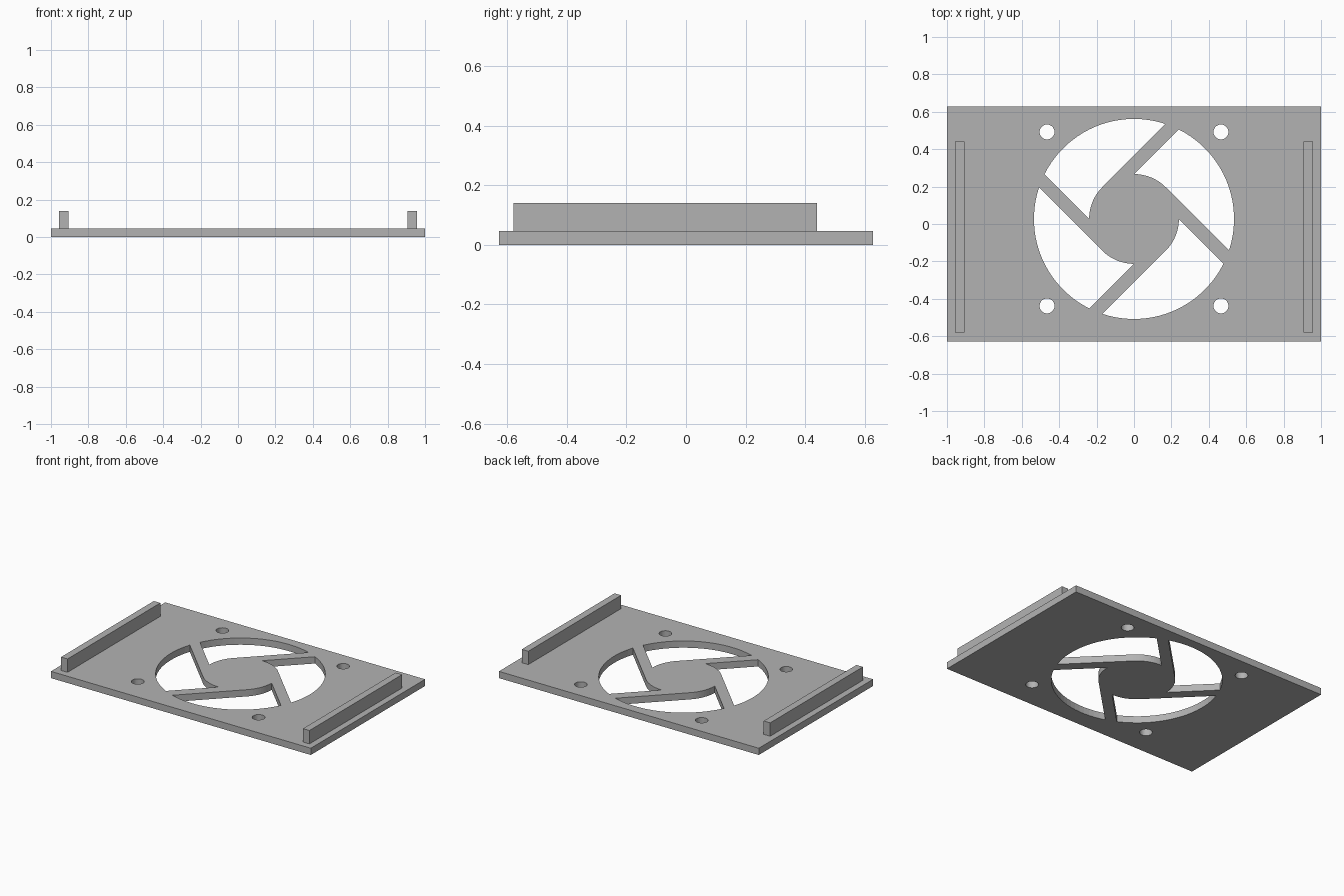
import bpy
import bmesh
from math import asin, cos, pi, sin, sqrt

if "Cube" in bpy.data.objects:
    bpy.data.objects.remove(bpy.data.objects["Cube"], do_unlink=True)

WIDTH, DEPTH, THICK = 2.0, 1.256, 0.047
FAN_Y = 0.027            # centre of the fan opening
FAN_R, HUB_R = 0.535, 0.24
HOLE_R, HOLE_OFFSET = 0.04, 0.465

grey = bpy.data.materials.new("plain_grey")
grey.use_nodes = True
colour = (0.45, 0.45, 0.45, 1)
grey.diffuse_color = colour
grey.node_tree.nodes["Principled BSDF"].inputs["Base Color"].default_value = colour


def arc(radius, start, end, steps, cx=0.0, cy=FAN_Y):
    angles = [start + (end - start) * i / steps for i in range(steps + 1)]
    return [(cx + radius * cos(a), cy + radius * sin(a)) for a in angles]


def add_outline(curve, points):
    spline = curve.splines.new("POLY")
    spline.points.add(len(points) - 1)
    for point, (x, y) in zip(spline.points, points):
        point.co = (x, y, 0, 1)
    spline.use_cyclic_u = True


def box(name, size, centre):
    bpy.ops.mesh.primitive_cube_add(size=1, location=centre)
    ob = bpy.context.object
    ob.name = name
    ob.scale = size
    bpy.ops.object.transform_apply(location=False, rotation=False, scale=True)
    ob.data.materials.append(grey)


# Plate outline
curve = bpy.data.curves.new("fan_plate", "CURVE")
curve.dimensions = "2D"
curve.fill_mode = "BOTH"
curve.extrude = THICK / 2
w, d = WIDTH / 2, DEPTH / 2
add_outline(curve, [(-w, -d), (w, -d), (w, d), (-w, d)])

# Four vent openings, leaving a round hub with tangent spokes
high = pi / 4 + asin(HUB_R / sqrt(2) / FAN_R)
low = -pi / 4 + asin(HUB_R / FAN_R)
for k in range(4):
    turn = k * pi / 2
    add_outline(curve, arc(FAN_R, low + turn, high + turn, 20)
                + arc(HUB_R, pi / 2 + turn, pi / 4 + turn, 10))

# Four screw holes
for sx in (-1, 1):
    for sy in (-1, 1):
        add_outline(curve, arc(HOLE_R, 0, 2 * pi, 32, sx * HOLE_OFFSET,
                               FAN_Y + sy * HOLE_OFFSET)[:-1])

# Turn the filled outline into a clean solid plate
plate = bpy.data.objects.new("fan_plate", curve)
bpy.context.collection.objects.link(plate)
plate.location.z = THICK / 2
bpy.ops.object.select_all(action="DESELECT")
plate.select_set(True)
bpy.context.view_layer.objects.active = plate
bpy.ops.object.convert(target="MESH")
plate = bpy.context.object
bm = bmesh.new()
bm.from_mesh(plate.data)
bmesh.ops.remove_doubles(bm, verts=bm.verts, dist=0.0001)
bmesh.ops.recalc_face_normals(bm, faces=bm.faces)
bmesh.ops.dissolve_limit(bm, angle_limit=0.01, verts=bm.verts, edges=bm.edges)
bm.to_mesh(plate.data)
bm.free()
plate.data.materials.clear()
plate.data.materials.append(grey)
bpy.ops.object.shade_flat()

# Side rails
for side, sx in (("left", 1), ("right", -1)):
    box(side + "_rail", (0.05, 1.02, 0.093), (sx * 0.931, -0.07, THICK + 0.0465))
